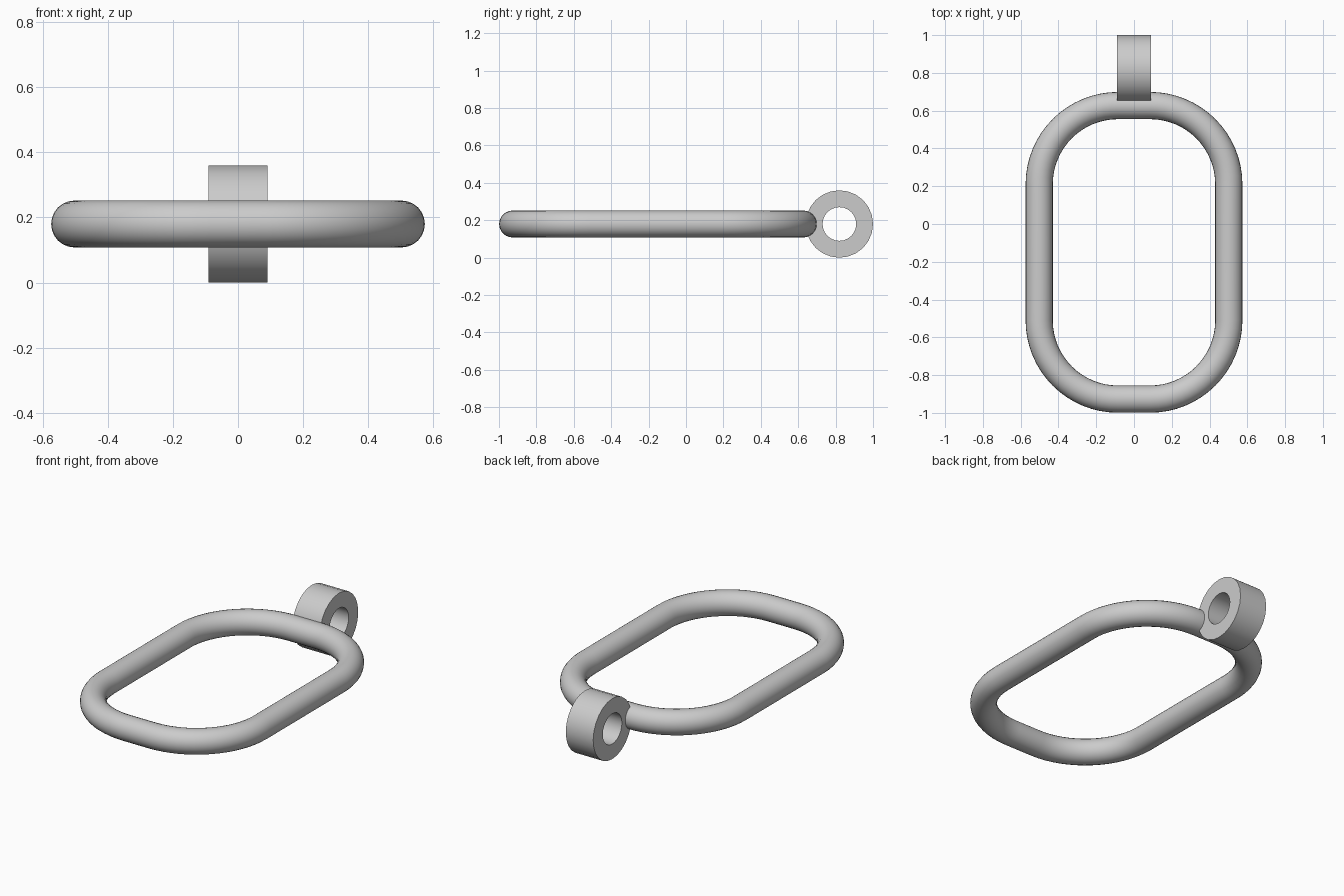
import bpy, bmesh
from math import sin, cos, pi, radians

cube = bpy.data.objects.get("Cube")
if cube:
    bpy.data.objects.remove(cube)

MID_Z = 0.18

grey = bpy.data.materials.new("grey metal")
grey.use_nodes = True
colour = (0.6, 0.6, 0.6, 1)
grey.diffuse_color = colour
grey.node_tree.nodes["Principled BSDF"].inputs["Base Color"].default_value = colour


def sweep(name, stations, section):
    """Join a closed row of cross-sections into a closed ring."""
    bm = bmesh.new()
    rings = [[bm.verts.new(section(s, k)) for k in range(section.count)] for s in stations]
    for i, ring in enumerate(rings):
        nxt = rings[(i + 1) % len(rings)]
        for k in range(section.count):
            j = (k + 1) % section.count
            bm.faces.new((ring[k], nxt[k], nxt[j], ring[j]))
    bmesh.ops.recalc_face_normals(bm, faces=bm.faces)
    mesh = bpy.data.meshes.new(name)
    bm.to_mesh(mesh)
    bm.free()
    mesh.materials.append(grey)
    obj = bpy.data.objects.new(name, mesh)
    bpy.context.collection.objects.link(obj)
    bpy.ops.object.select_all(action="DESELECT")
    obj.select_set(True)
    bpy.context.view_layer.objects.active = obj
    bpy.ops.object.shade_smooth_by_angle(angle=radians(35))
    return obj


# Oblong loop: a round tube along a rounded rectangle
BEND, TUBE, STEPS = 0.417, 0.072, 16
corners = [(0.085, 0.21), (-0.085, 0.21), (-0.085, -0.51), (0.085, -0.51)]
path = [(cx, cy, (q + i / STEPS) * pi / 2)
        for q, (cx, cy) in enumerate(corners) for i in range(STEPS + 1)]


def tube_section(station, k):
    cx, cy, a = station
    t = 2 * pi * k / tube_section.count
    r = BEND + TUBE * cos(t)
    return cx + r * cos(a), cy + r * sin(a), MID_Z + TUBE * sin(t)


tube_section.count = 24
sweep("oblong_loop", path, tube_section)

# Hinge eyelet: a short thick-walled sleeve lying across the back
SIDES = 24
wall = [(-0.09, 0.09), (0.09, 0.09), (0.09, 0.18), (-0.09, 0.18)]


def sleeve_section(a, k):
    x, r = wall[k]
    return x, 0.82 + r * cos(a), MID_Z + r * sin(a)


sleeve_section.count = len(wall)
sweep("hinge_eyelet", [2 * pi * i / SIDES for i in range(SIDES)], sleeve_section)
